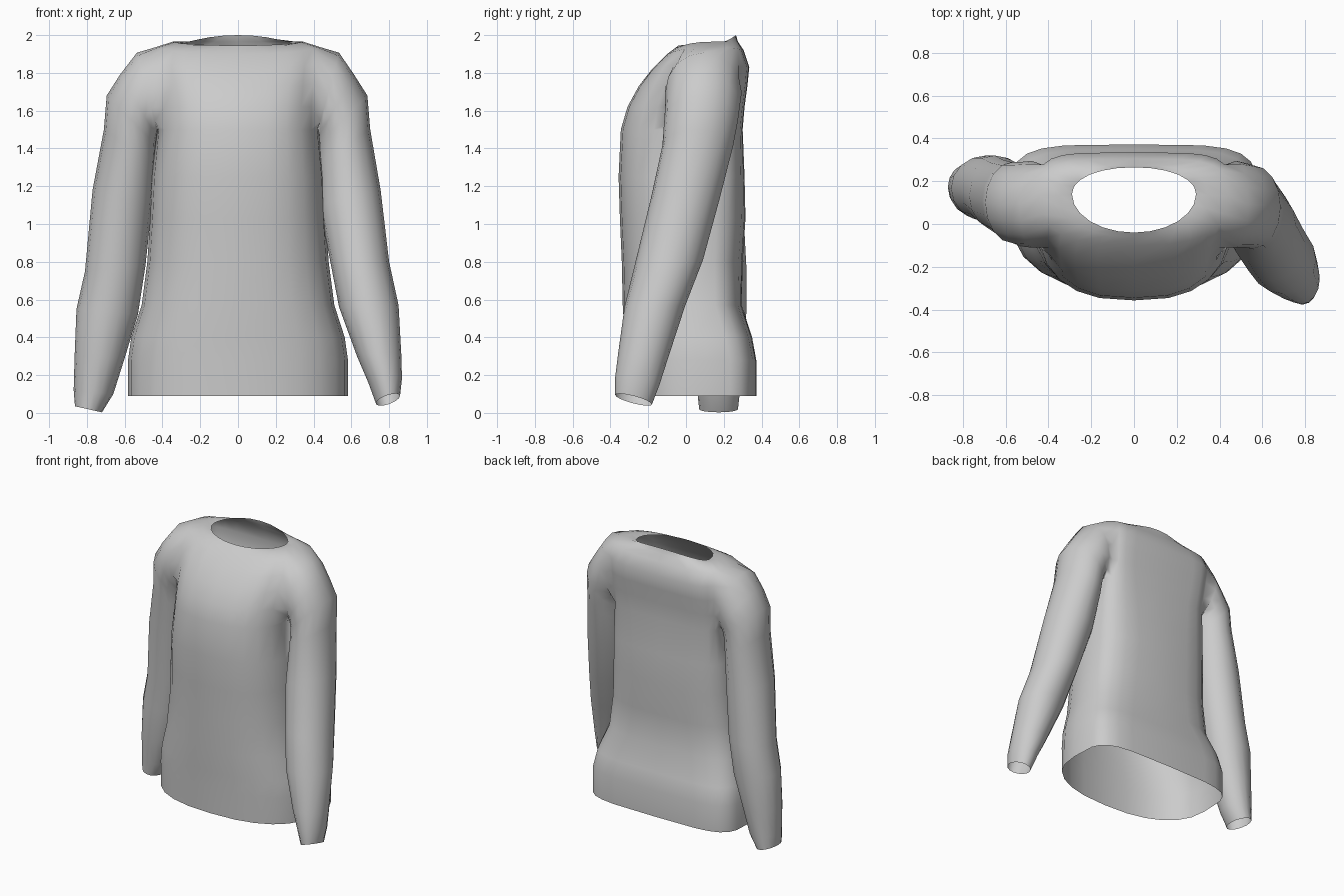
import bpy, bmesh, math

cube = bpy.data.objects.get("Cube")
if cube:
    bpy.data.objects.remove(cube)

knit = bpy.data.materials.new("light grey knit")
knit.use_nodes = True
GREY = (0.6, 0.6, 0.6, 1)
knit.diffuse_color = GREY
knit.node_tree.nodes["Principled BSDF"].inputs["Base Color"].default_value = GREY

COLS = 24          # columns around the torso
HALF = 2           # armhole reaches this many columns either side
HOLE = (7, 11)     # first and last torso ring of the armhole

# Torso rings: half width, front y, side y, back y,
# front z, side z, back z, front squareness, back squareness
TORSO = [
    (.582, -.315, .06, .372, .09, .09, .09, 2.4, 4.6),
    (.582, -.32, .06, .372, .28, .28, .28, 2.4, 4.6),
    (.565, -.325, .05, .35, .40, .40, .40, 2.4, 4.2),
    (.51, -.335, .03, .295, .57, .57, .57, 2.4, 3.6),
    (.48, -.34, .03, .30, .80, .80, .80, 2.4, 3.4),
    (.465, -.35, .04, .315, 1.03, 1.03, 1.03, 2.5, 3.4),
    (.455, -.357, .06, .31, 1.25, 1.25, 1.25, 2.6, 3.6),
    (.43, -.345, .09, .30, 1.50, 1.50, 1.50, 2.7, 4.4),
    (.43, -.31, .10, .31, 1.62, 1.62, 1.62, 2.8, 5),
    (.44, -.25, .11, .325, 1.73, 1.74, 1.73, 2.8, 5),
    (.45, -.18, .12, .335, 1.82, 1.85, 1.83, 2.8, 4.6),
    (.44, -.10, .13, .305, 1.90, 1.935, 1.92, 2.7, 3.8),
    (.345, -.06, .135, .275, 1.93, 1.965, 1.965, 2.3, 2.6),
    (.29, -.04, .14, .265, 1.945, 1.955, 2.0, 2.0, 2.1),
]

# Sleeve rings: outer x, outer z, inner x, inner z, front y, back y, slant
LEFT_SLEEVE = [
    (.535, 1.907, .42, 1.485, -.11, .295, 0),
    (.615, 1.79, .425, 1.46, -.11, .285, 0),
    (.685, 1.68, .425, 1.42, -.115, .275, 0),
    (.70, 1.50, .425, 1.33, -.125, .25, 0),
    (.755, 1.18, .43, 1.10, -.185, .18, 0),
    (.80, .80, .485, .82, -.265, .09, 0),
    (.85, .57, .535, .56, -.325, -.005, 0),
    (.865, .30, .63, .30, -.36, -.095, .01),
    (.868, .18, .69, .16, -.375, -.14, .02),
    (.858, .09, .73, .05, -.375, -.18, .025),
]
RIGHT_SLEEVE = [
    (.535, 1.907, .425, 1.485, -.11, .295, 0),
    (.625, 1.79, .43, 1.46, -.105, .29, 0),
    (.695, 1.68, .435, 1.42, -.09, .29, 0),
    (.71, 1.50, .44, 1.33, -.07, .29, 0),
    (.77, 1.18, .455, 1.10, -.04, .30, 0),
    (.81, .75, .49, .78, .0, .32, 0),
    (.855, .55, .53, .52, .015, .32, 0),
    (.865, .30, .60, .29, .03, .30, 0),
    (.87, .12, .66, .10, .06, .285, 0),
    (.863, .035, .72, .003, .07, .275, 0),
]


def power(v, n):
    return math.copysign(abs(v) ** (2 / n), v)


def bridge(bm, a, b):
    for i in range(len(a)):
        j = (i + 1) % len(a)
        bm.faces.new((a[i], a[j], b[j], b[i]))


bm = bmesh.new()

# Torso shell, open at the hem and neck
rings = []
for w, yf, yc, yb, zf, zs, zb, front_n, back_n in TORSO:
    ring = []
    for i in range(COLS):
        t = 2 * math.pi * i / COLS
        c, s = math.cos(t), math.sin(t)
        n, y_end, z_end = (back_n, yb, zb) if s > 0 else (front_n, yf, zf)
        ring.append(bm.verts.new((w * power(c, n),
                                  yc + (y_end - yc) * abs(power(s, n)),
                                  zs + (z_end - zs) * s * s)))
    rings.append(ring)

low, high = HOLE
for r in range(len(rings) - 1):
    for i in range(COLS):
        offset = (i + HALF) % (COLS // 2)
        if low <= r < high and offset < 2 * HALF:
            continue   # armhole
        j = (i + 1) % COLS
        bm.faces.new((rings[r][i], rings[r][j], rings[r + 1][j], rings[r + 1][i]))


# Sleeves grow out of the armholes, open at the cuffs
def sleeve(side, table):
    def at(row, front):
        col = -front if side > 0 else COLS // 2 + front
        return rings[row][col % COLS]

    edge = [at(high, k) for k in range(0, HALF)]
    edge += [at(r, HALF) for r in range(high, low, -1)]
    edge += [at(low, k) for k in range(HALF, -HALF, -1)]
    edge += [at(r, -HALF) for r in range(low, high)]
    edge += [at(high, k) for k in range(-HALF, 0)]
    last = edge
    for ox, oz, ix, iz, yf, yb, slant in table:
        ring = []
        for k in range(len(edge)):
            a = 2 * math.pi * k / len(edge)
            c, s = math.cos(a), math.sin(a)
            ring.append(bm.verts.new((
                side * ((ox + ix) / 2 + (ox - ix) / 2 * c),
                (yf + yb) / 2 + (yf - yb) / 2 * s,
                (oz + iz) / 2 + (oz - iz) / 2 * c + slant * s)))
        bridge(bm, last, ring)
        last = ring


sleeve(1, LEFT_SLEEVE)
sleeve(-1, RIGHT_SLEEVE)
bmesh.ops.recalc_face_normals(bm, faces=bm.faces)

mesh = bpy.data.meshes.new("sweater")
bm.to_mesh(mesh)
bm.free()
mesh.materials.append(knit)
sweater = bpy.data.objects.new("sweater", mesh)
bpy.context.collection.objects.link(sweater)
for poly in mesh.polygons:
    poly.use_smooth = True
